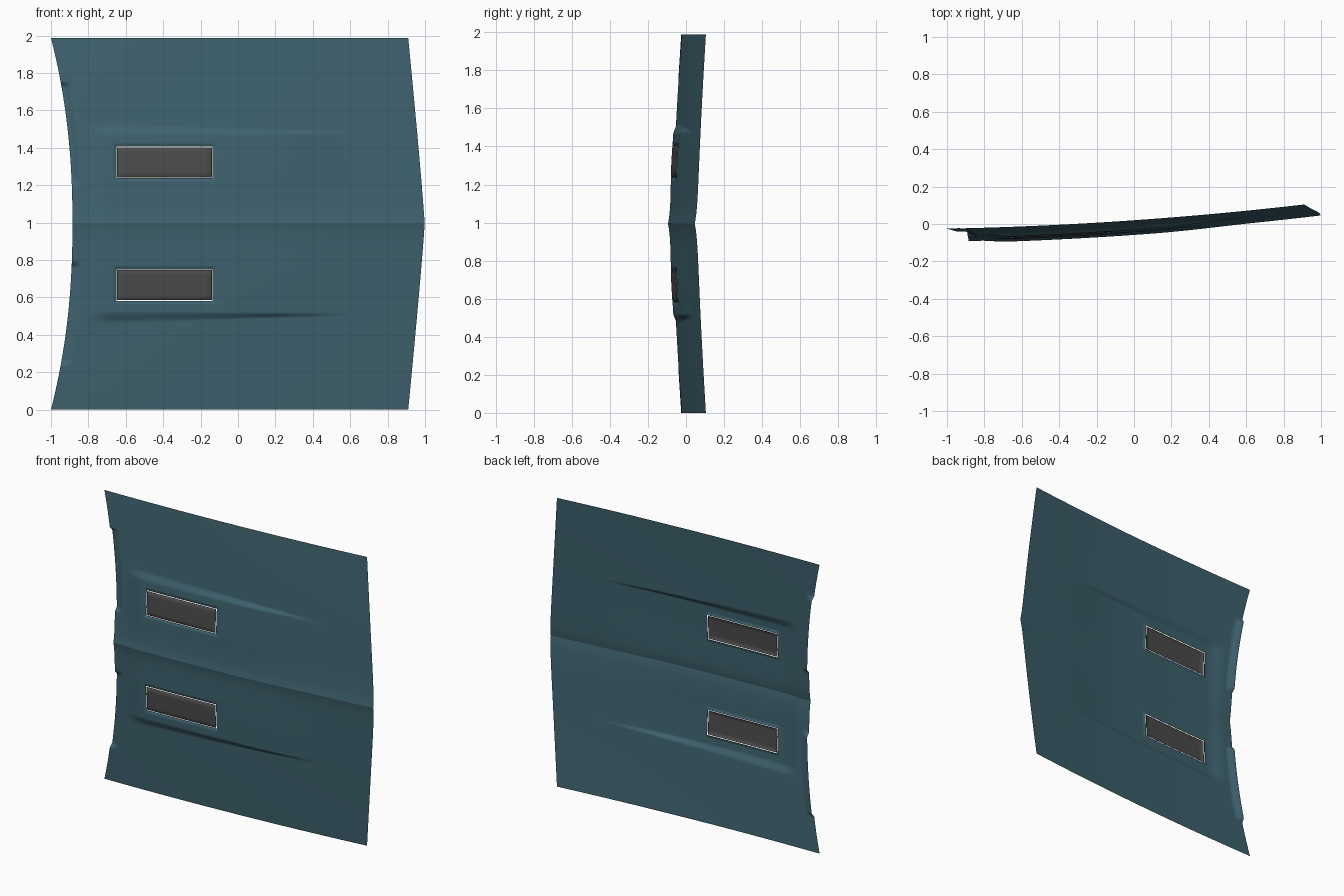
import bpy, math

if "Cube" in bpy.data.objects:
    bpy.data.objects.remove(bpy.data.objects["Cube"])

HALF = 0.994                      # half width (z direction)
VX, VS = (-0.65, -0.135), (0.245, 0.415)   # vent opening: x range, offset range


def smooth(a, b, v):
    t = min(1, max(0, (v - a) / (b - a)))
    return t * t * (3 - 2 * t)


def left_edge(s):
    return -0.885 - 0.115 * s ** 2.2


def right_edge(s):
    return 0.998 - 0.088 * s ** 1.1


def depth(x, s):
    """Panel surface: y at length x and distance s from the centre ridge."""
    y = 0.02 + 0.07 * x + 0.025 * x * x
    y -= 0.055 * (1 - s ** 1.3)                      # crown
    y -= 0.014 * math.exp(-s / 0.07)                 # centre ridge
    # raised middle, its side step gets sharper towards the rear
    w = 0.012 + 0.02 * smooth(0.5, -0.75, x)
    c = 0.495 - 0.012 * x
    h = 0.017 * smooth(-0.82, -0.68, x) * (1 - smooth(0.1, 0.66, x))
    y -= h * (1 - smooth(c - w, c + w, s)) * (0.55 + 0.45 * smooth(0, 0.3, s))
    # rolled lip along the nose
    d = x - left_edge(s)
    y += 0.022 * (1 - smooth(0, 0.06, d)) * smooth(0.2, 0.235, s) * (1 - smooth(0.735, 0.765, s))
    # turned-in rim around the vents
    dx = max(VX[0] - x, x - VX[1], 0)
    ds = max(VS[0] - s, s - VS[1], 0)
    return y + 0.006 * (1 - smooth(0, 0.018, math.hypot(dx, ds)))


def warp(X, s):
    """Bend the end columns of the grid onto the curved ends."""
    if X < -0.7:
        return -0.7 + (X + 0.7) / -0.3 * (left_edge(s) + 0.7)
    if X > 0.7:
        return 0.7 + (X - 0.7) / 0.3 * (right_edge(s) - 0.7)
    return X


def spaced(stops):
    """Grid lines from (position, steps to the next stop)."""
    out = []
    for (a, n), (b, _) in zip(stops, stops[1:]):
        out += [a + (b - a) * i / n for i in range(n)]
    return out + [stops[-1][0]]


def material(name, col):
    m = bpy.data.materials.new(name)
    m.diffuse_color = (*col, 1)
    m.use_nodes = True
    m.node_tree.nodes["Principled BSDF"].inputs["Base Color"].default_value = m.diffuse_color
    return m


def make(name, verts, faces, mat):
    me = bpy.data.meshes.new(name)
    me.from_pydata(verts, [], faces)
    me.materials.append(mat)
    me.polygons.foreach_set("use_smooth", [True] * len(faces))
    ob = bpy.data.objects.new(name, me)
    bpy.context.collection.objects.link(ob)
    return ob


teal = material("teal_paint", (0.05, 0.125, 0.16))
grey = material("dark_grey", (0.075, 0.072, 0.072))

# hood panel, grid lines gathered at the ridge, vents, side step and nose
xs = spaced([(-1, 20), (-0.7, 3), (-0.67, 4), (VX[0], 20), (VX[1], 4),
             (-0.115, 20), (0.4, 16), (0.7, 10), (1, 0)])
half = spaced([(0, 10), (0.1, 5), (0.2, 5), (0.227, 4), (VS[0], 7), (VS[1], 4),
               (0.433, 4), (0.46, 16), (0.53, 12), (0.73, 5), (0.77, 10), (1, 0)])
ss = [-s for s in reversed(half[1:])] + half
n = len(ss)
verts = []
for X in xs:
    for s in ss:
        a = abs(s)
        x = warp(X, a)
        verts.append((x, depth(x, a), HALF + s * HALF))
faces = []
for i in range(len(xs) - 1):
    for j in range(n - 1):
        mx, ms = (xs[i] + xs[i + 1]) / 2, abs(ss[j] + ss[j + 1]) / 2
        if not (VX[0] < mx < VX[1] and VS[0] < ms < VS[1]):
            k = i * n + j
            faces.append((k, k + n, k + n + 1, k + 1))
hood = make("hood_panel", verts, faces, teal)
mid = n // 2
for e in hood.data.edges:         # crisp centre crease
    if all(v % n == mid for v in e.vertices):
        e.use_edge_sharp = True

# vent inserts: curved plates with a rounded border
for side, label in ((1, "upper"), (-1, "lower")):
    g = 0.004
    vx = spaced([(VX[0] + g, 1), (VX[0] + 0.016, 20), (VX[1] - 0.016, 1), (VX[1] - g, 0)])
    vs = spaced([(VS[0] + g, 1), (VS[0] + 0.014, 8), (VS[1] - 0.014, 1), (VS[1] - g, 0)])
    m = len(vs)
    vv, ff = [], []
    for i, x in enumerate(vx):
        for j, s in enumerate(vs):
            rim = i in (0, len(vx) - 1) or j in (0, m - 1)
            vv.append((x, depth(x, s) - (0.001 if rim else 0.009), HALF + side * s * HALF))
    for i in range(len(vx) - 1):
        for j in range(m - 1):
            k = i * m + j
            f = (k, k + m, k + m + 1, k + 1)
            ff.append(f if side > 0 else f[::-1])
    make(label + "_vent", vv, ff, grey)
